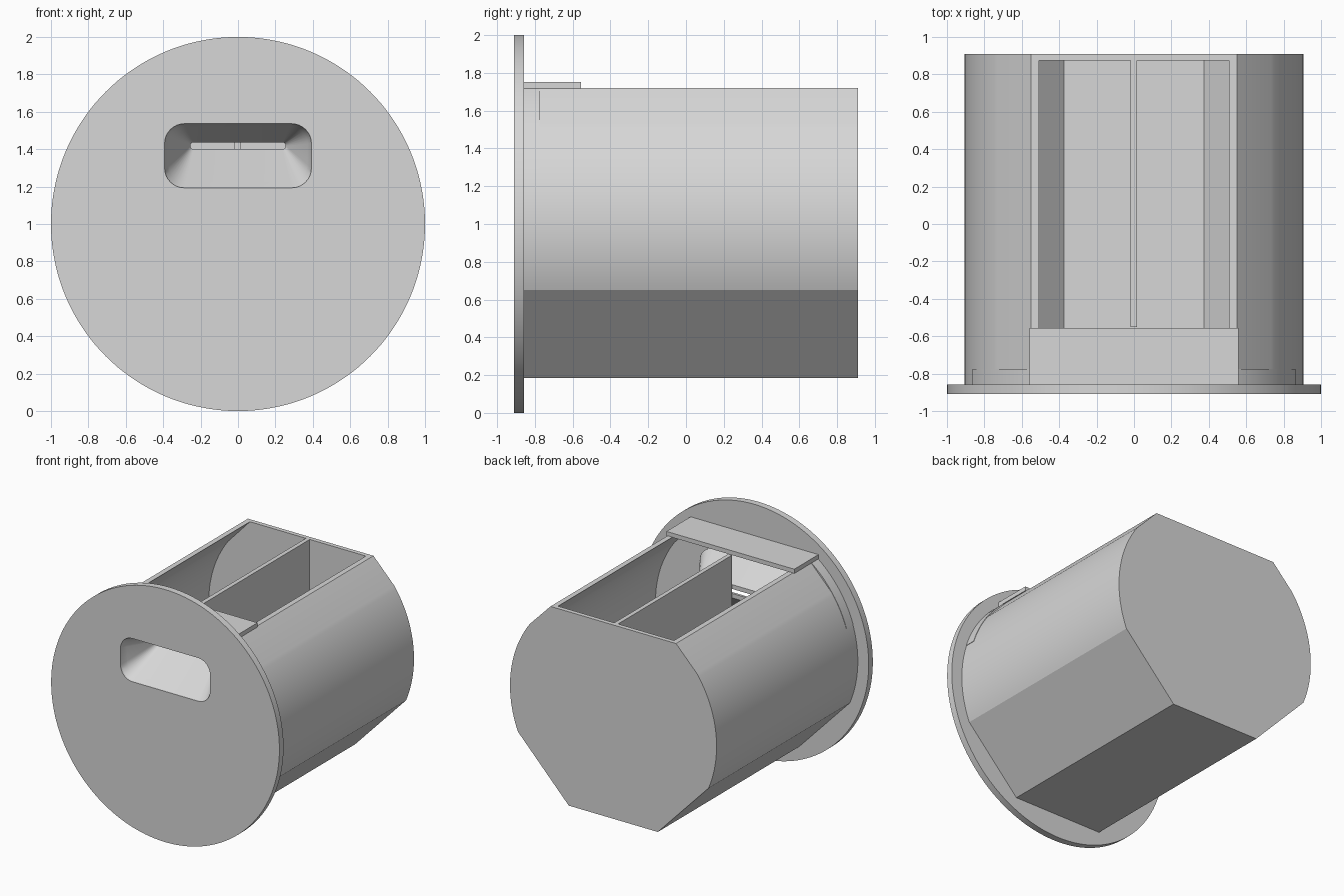
import bpy, bmesh
from math import cos, sin, pi, radians

if "Cube" in bpy.data.objects:
    bpy.data.objects.remove(bpy.data.objects["Cube"], do_unlink=True)

grey = bpy.data.materials.new("light grey")
grey.use_nodes = True
grey.diffuse_color = (0.68, 0.68, 0.68, 1)
grey.node_tree.nodes["Principled BSDF"].inputs["Base Color"].default_value = grey.diffuse_color


def loft(name, rings):
    """Solid through (y, [(x, z), ...]) rings of equal point count."""
    bm = bmesh.new()
    loops = [[bm.verts.new((x, y, z)) for x, z in pts] for y, pts in rings]
    n = len(loops[0])
    for a, b in zip(loops, loops[1:]):
        for i in range(n):
            j = (i + 1) % n
            bm.faces.new((a[i], a[j], b[j], b[i]))
    bm.faces.new(loops[0])
    bm.faces.new(loops[-1])
    bmesh.ops.recalc_face_normals(bm, faces=bm.faces)
    mesh = bpy.data.meshes.new(name)
    bm.to_mesh(mesh)
    bm.free()
    mesh.materials.append(grey)
    obj = bpy.data.objects.new(name, mesh)
    bpy.context.collection.objects.link(obj)
    return obj


def prism(name, pts, y0, y1):
    return loft(name, [(y0, pts), (y1, pts)])


def box(name, x0, x1, y0, y1, z0, z1):
    return prism(name, [(x0, z0), (x1, z0), (x1, z1), (x0, z1)], y0, y1)


def arc(r, a0, a1, n):
    angles = [radians(a0 + (a1 - a0) * i / n) for i in range(n + 1)]
    return [(r * cos(a), 1 + r * sin(a)) for a in angles]


def mirrored(half):
    return half + [(-x, z) for x, z in reversed(half)]


def rounded_rect(hx, z0, z1, r, n=8):
    pts = []
    corners = [(hx - r, z1 - r), (r - hx, z1 - r), (r - hx, z0 + r), (hx - r, z0 + r)]
    for k, (cx, cz) in enumerate(corners):
        for i in range(n + 1):
            a = (k + i / n) * pi / 2
            pts.append((cx + r * cos(a), cz + r * sin(a)))
    return pts


def cut(obj, cutter):
    mod = obj.modifiers.new("cut", "BOOLEAN")
    mod.operation = "DIFFERENCE"
    mod.solver = "EXACT"
    mod.object = cutter
    bpy.context.view_layer.objects.active = obj
    bpy.ops.object.modifier_apply(modifier=mod.name)


# Container: round sides, flat top, chamfered flat bottom, open on top
outer = [(0.39, 0.185)] + arc(0.905, -22.7, 36, 32) + [(0.55, 1.72)]
inner = [(0.375, 0.22)] + arc(0.868, -22.5, 36, 32) + [(0.508, 1.72), (0.508, 1.8)]
body = prism("container", mirrored(outer), -0.862, 0.91)
cavity = prism("cavity_cutter", mirrored(inner), -0.9, 0.875)
cut(body, cavity)

# Divider between the two compartments
divider = box("divider", -0.018, 0.016, -0.55, 0.88, 0.21, 1.72)

# Front disc and tapering slot housing behind it
disc = prism("front_disc", arc(1, 0, 357.5, 143), -0.91, -0.858)
housing = loft("slot_housing", [
    (-0.86, rounded_rect(0.44, 1.15, 1.58, 0.12)),
    (-0.8, rounded_rect(0.44, 1.15, 1.58, 0.12)),
    (-0.58, rounded_rect(0.29, 1.365, 1.47, 0.04))])
funnel = loft("funnel_cutter", [
    (-0.93, rounded_rect(0.395, 1.19, 1.538, 0.105)),
    (-0.9, rounded_rect(0.391, 1.195, 1.535, 0.105)),
    (-0.6, rounded_rect(0.255, 1.4, 1.436, 0.017)),
    (-0.56, rounded_rect(0.255, 1.4, 1.436, 0.017))])
for part in (disc, housing):
    cut(part, funnel)

# Cover strip over the front end of the opening
lid = box("cover_strip", -0.56, 0.56, -0.86, -0.555, 1.718, 1.752)

# Thin collars beside the cover strip
collars = []
for side, name in ((1, "left_collar"), (-1, "right_collar")):
    band = arc(0.908, 18, 52.5, 16) + arc(0.89, 52.5, 18, 16)
    collars.append(prism(name, [(side * x, z) for x, z in band], -0.86, -0.775))

for cutter in (cavity, funnel):
    bpy.data.objects.remove(cutter, do_unlink=True)

# Smooth curved sides, sharp corners
bpy.ops.object.select_all(action="DESELECT")
for obj in [body, divider, disc, housing, lid] + collars:
    obj.select_set(True)
bpy.context.view_layer.objects.active = body
bpy.ops.object.shade_smooth_by_angle(angle=radians(18))
